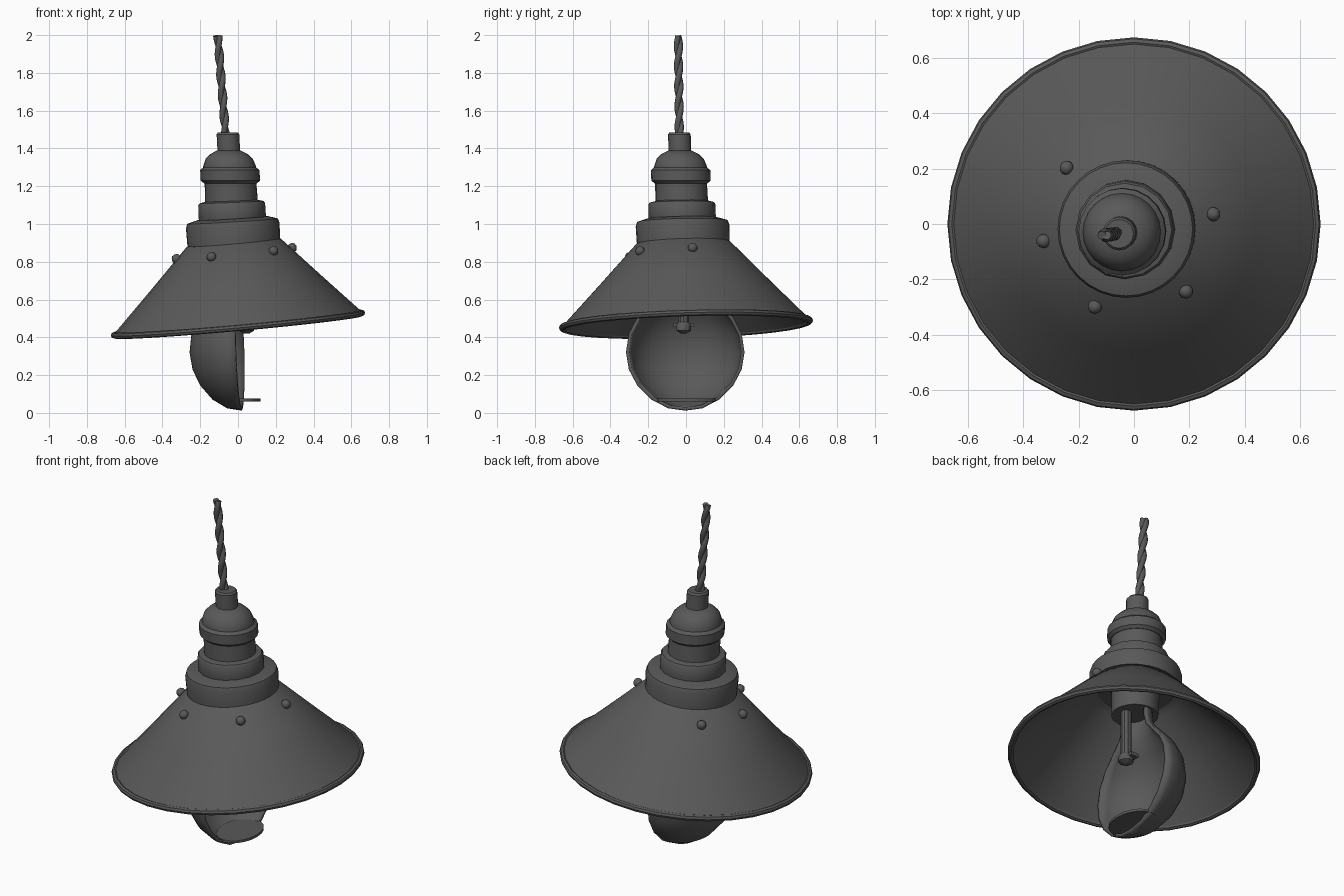
import bpy, bmesh, math
from mathutils import Vector

if "Cube" in bpy.data.objects:
    bpy.data.objects.remove(bpy.data.objects["Cube"])

grey = bpy.data.materials.new("dark grey")
grey.diffuse_color = (0.1, 0.1, 0.1, 1)
grey.use_nodes = True
grey.node_tree.nodes["Principled BSDF"].inputs["Base Color"].default_value = grey.diffuse_color


def axis(z):
    """Centre of the leaning lamp body at height z."""
    return Vector((-0.053 * (z - 0.47), -0.035 * (z - 0.47), z))


def finish(name, bm, angle=35):
    bmesh.ops.recalc_face_normals(bm, faces=bm.faces)
    me = bpy.data.meshes.new(name)
    bm.to_mesh(me)
    bm.free()
    ob = bpy.data.objects.new(name, me)
    bpy.context.collection.objects.link(ob)
    me.materials.append(grey)
    bpy.ops.object.select_all(action='DESELECT')
    ob.select_set(True)
    bpy.context.view_layer.objects.active = ob
    bpy.ops.object.shade_smooth_by_angle(angle=math.radians(angle))
    return ob


def lathe(name, profile, tilt=(0, 0), n=32, closed=False, centre=axis):
    """Spin (radius, z) points about the leaning axis; tilt raises z along x, y."""
    bm = bmesh.new()
    rings = []
    for r, z in profile:
        c, ring = centre(z), []
        for i in range(n):
            a = 2 * math.pi * i / n
            x, y = r * math.cos(a), r * math.sin(a)
            ring.append(bm.verts.new(c + Vector((x, y, tilt[0] * x + tilt[1] * y))))
        rings.append(ring)
    pairs = list(zip(rings, rings[1:]))
    if closed:
        pairs.append((rings[-1], rings[0]))
    for p, q in pairs:
        for i in range(n):
            j = (i + 1) % n
            bm.faces.new((p[i], p[j], q[j], q[i]))
    if not closed:
        bm.faces.new(rings[0])
        bm.faces.new(rings[-1])
    return finish(name, bm)


# Conical shade with rolled rim
TILT = (0.09, 0.03)
lathe("shade", [(0.655, 0.478), (0.45, 0.69), (0.25, 0.90), (0.20, 0.915),
                (0.20, 0.895), (0.24, 0.88), (0.44, 0.67), (0.645, 0.462)],
      TILT, closed=True)
lathe("shade_rim", [(0.656 + 0.017 * math.cos(t * math.pi / 4),
                     0.470 + 0.017 * math.sin(t * math.pi / 4)) for t in range(8)],
      TILT, closed=True)

# Small knobs where the shade seams meet the collar
for k, deg in enumerate((9, 189, 247, 312, 136)):
    a = math.radians(deg)
    x, y = 0.31 * math.cos(a), 0.31 * math.sin(a)
    bm = bmesh.new()
    bmesh.ops.create_icosphere(bm, subdivisions=2, radius=0.026)
    bmesh.ops.translate(bm, verts=bm.verts,
                        vec=axis(0.845) + Vector((x, y, TILT[0] * x + TILT[1] * y)))
    finish(f"seam_knob_{k + 1}", bm)

# Stepped collar, lamp holder and dome cap
lathe("collar", [(0.245, 0.895), (0.248, 0.99), (0.24, 1.015), (0.19, 1.03)], (0.06, 0.02))
lathe("lower_ring", [(0.17, 1.0), (0.178, 1.03), (0.177, 1.105), (0.17, 1.115),
                     (0.13, 1.125)], (0.04, 0.01), n=16)
lathe("holder_body", [(0.14, 1.10), (0.137, 1.22)], n=24)
lathe("holder_ring", [(0.14, 1.215), (0.157, 1.23), (0.157, 1.285), (0.14, 1.30)], n=20)
lathe("dome_cap", [(0.14, 1.27), (0.14, 1.305), (0.125, 1.345), (0.10, 1.37),
                   (0.06, 1.39)], n=24)
lathe("cord_grip", [(0.06, 1.36), (0.06, 1.475), (0.052, 1.485)], n=16)

# Twisted two-strand cord
for s in range(2):
    cu = bpy.data.curves.new(f"cord_strand_{s + 1}", 'CURVE')
    cu.dimensions = '3D'
    cu.bevel_depth = 0.016
    cu.bevel_resolution = 2
    cu.use_fill_caps = True
    sp = cu.splines.new('POLY')
    N = 40
    sp.points.add(N)
    for i, p in enumerate(sp.points):
        t = i / N
        a = t * 5 * math.pi + s * math.pi
        p.co = (-0.065 - 0.042 * t + 0.009 * math.cos(a),
                -0.035 - 0.006 * t + 0.009 * math.sin(a), 1.46 + 0.536 * t, 1)
    cu.materials.append(grey)
    bpy.context.collection.objects.link(bpy.data.objects.new(f"cord_strand_{s + 1}", cu))

# Socket inside the shade
lathe("socket", [(0.125, 0.74), (0.13, 0.92)], n=24)

# Half bulb: open shell facing +x, with neck going up into the socket
bulb = [(0.0, 0.012), (0.09, 0.024), (0.18, 0.07), (0.255, 0.145), (0.30, 0.23),
        (0.315, 0.32), (0.30, 0.42), (0.255, 0.505), (0.19, 0.575), (0.13, 0.64),
        (0.11, 0.70), (0.108, 0.80)]
bm = bmesh.new()
n, rows = 16, []
for r, z in bulb:
    cx = 0.02 - 0.03 * z
    row = []
    for i in range(n + 1):
        a = math.radians(85 + 180 * i / n)
        row.append(bm.verts.new((cx + 0.85 * r * math.cos(a), r * math.sin(a) - 0.004, z)))
    rows.append(row)
for p, q in zip(rows, rows[1:]):
    for i in range(n):
        bm.faces.new((p[i], p[i + 1], q[i + 1], q[i]))
bmesh.ops.remove_doubles(bm, verts=bm.verts, dist=0.0005)
shell = finish("half_bulb", bm)
mod = shell.modifiers.new("thickness", 'SOLIDIFY')
mod.thickness = 0.018
mod.offset = -1

# Flat oval plate at the bottom of the bulb
bm = bmesh.new()
bmesh.ops.create_cone(bm, cap_ends=True, segments=20, radius1=1, radius2=1, depth=0.014)
for v in bm.verts:
    v.co = (0.01 + 0.11 * v.co.x, 0.005 + 0.155 * v.co.y, 0.068 + v.co.z)
finish("bulb_bottom_plate", bm)

# Filament stem with a small foot and crossbar
stem = lambda z: Vector((0.045, -0.012, z))
lathe("filament_stem", [(0.03, 0.45), (0.03, 0.78)], n=10, centre=stem)
lathe("filament_tip", [(0.015, 0.42), (0.04, 0.435), (0.04, 0.465), (0.03, 0.48)],
      n=10, centre=stem)
bm = bmesh.new()
bmesh.ops.create_cube(bm, size=1)
for v in bm.verts:
    v.co = (0.03 + 0.05 * v.co.x, -0.012 + 0.11 * v.co.y, 0.465 + 0.02 * v.co.z)
finish("filament_crossbar", bm)
